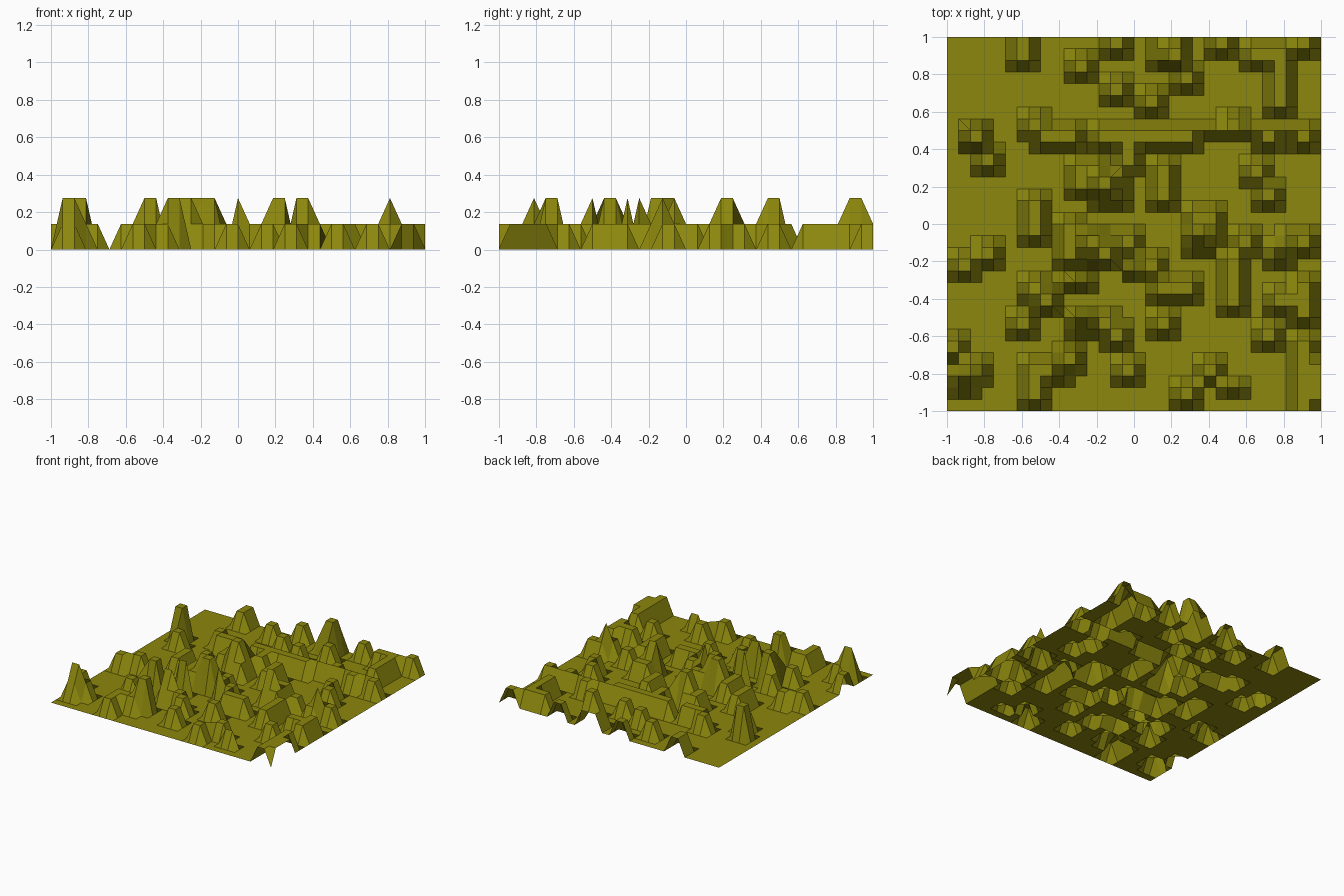
import bpy

if "Cube" in bpy.data.objects:
    bpy.data.objects.remove(bpy.data.objects["Cube"])

N = 32                 # cells per side
CELL = 2.0 / N
STEP = 0.1375          # height of one level

# Heights on the vertex grid: column i from the left, row j from the back
height = [[0] * (N + 1) for _ in range(N + 1)]


def raise_block(i0, j0, i1, j1, level):
    for i in range(max(i0, 0), min(i1, N) + 1):
        for j in range(max(j0, 0), min(j1, N) + 1):
            height[i][j] = max(height[i][j], level)


# Small flat-topped hills, each lifting a 2 x 2 group of grid points
hills = [
    # back strip
    (6, 1), (11, 2), (14, 0), (14, 4), (20, 3), (17, 5), (23, 0), (26, 1),
    (28, 1), (28, 3), (28, 5), (30, 0),
    # upper middle
    (3, 10), (7, 7), (8, 8), (10, 8), (13, 8), (15, 8), (24, 7), (27, 8),
    (30, 8), (12, 11), (15, 10), (18, 11), (18, 13), (26, 11), (27, 13),
    # middle
    (1, 19), (3, 18), (10, 16), (25, 17), (28, 18), (29, 17), (30, 17),
    (13, 18), (15, 17), (7, 21), (18, 21), (20, 21),
    # lower middle
    (6, 24), (11, 24), (13, 24), (14, 25), (18, 24), (27, 25), (28, 22),
    (30, 23), (30, 21), (30, 26), (0, 26),
    # front strip
    (1, 29), (2, 28), (7, 28), (7, 30), (9, 28), (15, 28), (22, 28), (20, 30),
]
for i, j in hills:
    raise_block(i, j, i + 1, j + 1, 1)

# Longer ridges and plateaus
ridges = [
    (17, 8, 21, 9), (22, 8, 31, 8), (13, 12, 15, 14), (11, 11, 12, 13),
    (7, 14, 8, 17), (21, 15, 23, 18), (24, 19, 25, 23), (16, 19, 18, 20),
    (10, 17, 14, 19), (24, 30, 25, 30), (30, 28, 32, 32),
    (6, 0, 7, 0), (18, 0, 20, 2),
]
for r in ridges:
    raise_block(*r, 1)
height[N][N] = 0       # the front right corner stays down

# Tall peaks
peaks = [
    (2, 8, 3, 9), (1, 29, 2, 29), (19, 1, 20, 2), (13, 12, 14, 13),
    (29, 18, 29, 18), (12, 17, 13, 18), (13, 18, 14, 19), (16, 20, 16, 20),
    (8, 22, 9, 23), (11, 21, 12, 21), (11, 24, 12, 24), (10, 27, 11, 28),
    (21, 17, 22, 17),
]
for p in peaks:
    raise_block(*p, 2)

# Terrain sheet
verts = [(-1 + i * CELL, 1 - j * CELL, height[i][j] * STEP)
         for j in range(N + 1) for i in range(N + 1)]
W = N + 1
faces = [(j * W + i, (j + 1) * W + i, (j + 1) * W + i + 1, j * W + i + 1)
         for j in range(N) for i in range(N)]

mesh = bpy.data.meshes.new("terrain")
mesh.from_pydata(verts, [], faces)
mesh.update()

olive = bpy.data.materials.new("olive")
olive.diffuse_color = (0.264, 0.245, 0.004, 1)
olive.use_nodes = True
olive.node_tree.nodes["Principled BSDF"].inputs["Base Color"].default_value = olive.diffuse_color
mesh.materials.append(olive)

terrain = bpy.data.objects.new("terrain", mesh)
bpy.context.collection.objects.link(terrain)
